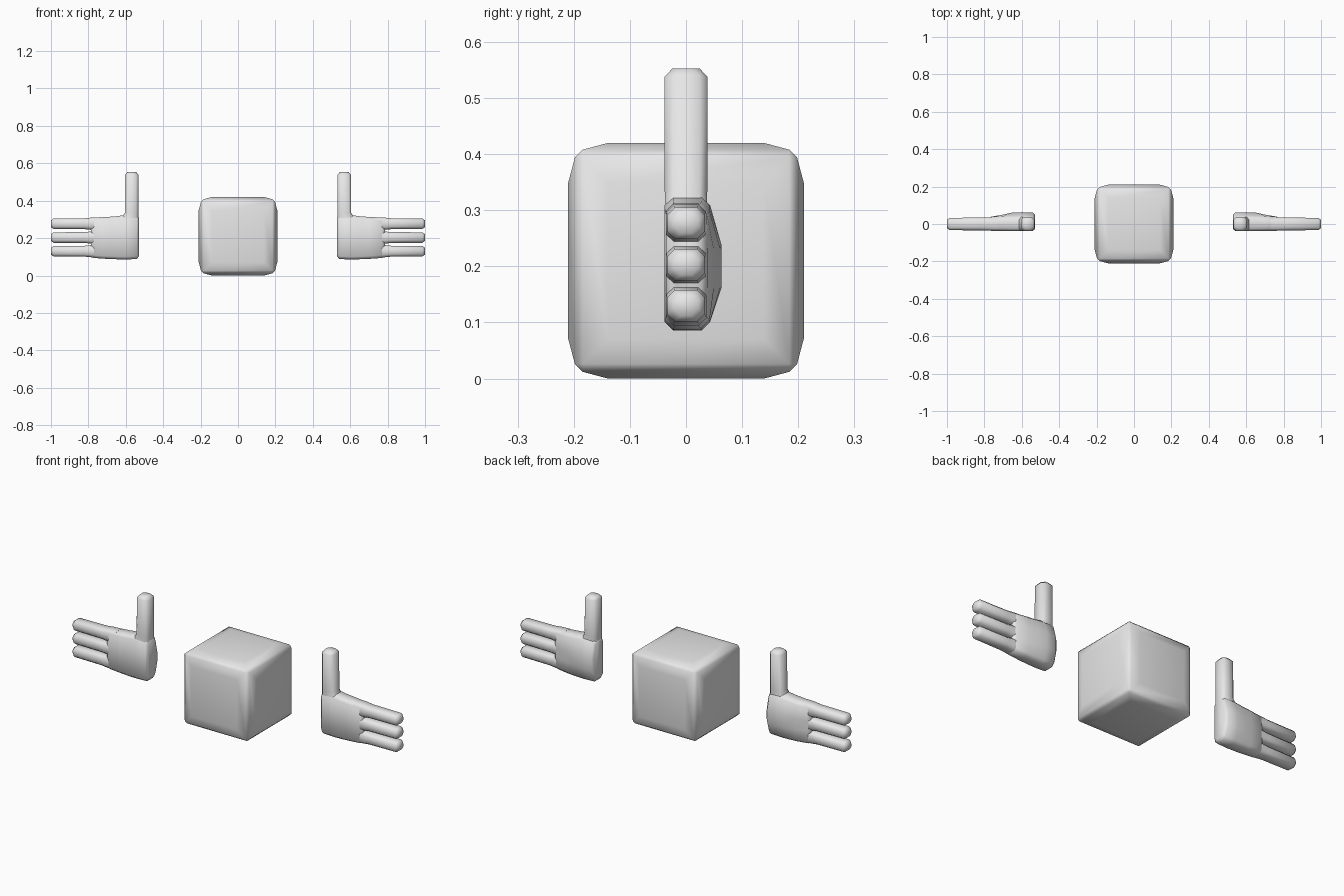
import bpy, bmesh, math

cube = bpy.data.objects.get("Cube")
if cube:
    bpy.data.objects.remove(cube, do_unlink=True)

grey = bpy.data.materials.new("light grey")
grey.use_nodes = True
colour = (0.8, 0.8, 0.8, 1)
grey.diffuse_color = colour
grey.node_tree.nodes["Principled BSDF"].inputs["Base Color"].default_value = colour


def finish(bm, name):
    bmesh.ops.recalc_face_normals(bm, faces=bm.faces)
    mesh = bpy.data.meshes.new(name)
    bm.to_mesh(mesh)
    bm.free()
    mesh.materials.append(grey)
    obj = bpy.data.objects.new(name, mesh)
    bpy.context.collection.objects.link(obj)
    bpy.ops.object.select_all(action='DESELECT')
    obj.select_set(True)
    bpy.context.view_layer.objects.active = obj
    bpy.ops.object.shade_smooth_by_angle(angle=math.radians(80))
    return obj


def loft(name, rings):
    """Skin a list of equal rings of points and cap both ends."""
    bm = bmesh.new()
    loops = [[bm.verts.new(p) for p in ring] for ring in rings]
    for a, b in zip(loops, loops[1:]):
        for i in range(len(a)):
            j = (i + 1) % len(a)
            bm.faces.new((a[i], a[j], b[j], b[i]))
    bm.faces.new(loops[0])
    bm.faces.new(loops[-1])
    return finish(bm, name)


def octagon(u, v, c):
    """Rectangle of half sizes u, v with corners cut by c."""
    return [(u, v - c), (u - c, v), (c - u, v), (-u, v - c),
            (-u, c - v), (c - u, -v), (u - c, -v), (u, c - v)]


def palm_ring(x, s, low, high, front, side, back, c=0.015):
    outline = [(-front, low + c), (c - front, low), (side - c, low), (side, low + c),
               (back, low + 0.075), (back, high - 0.085),
               (side, high - c), (side - c, high), (c - front, high), (-front, high - c)]
    return [(s * x, y, z) for y, z in outline]


# Head: bevelled cube with a slightly raised centre on every side
bm = bmesh.new()
bmesh.ops.create_cube(bm, size=0.396)
bmesh.ops.bevel(bm, geom=bm.edges[:], offset=0.014, segments=1, affect='EDGES')
sides = [f for f in bm.faces if f.calc_area() > 0.1]
bmesh.ops.inset_individual(bm, faces=sides, thickness=0.064, depth=0.012)
bmesh.ops.translate(bm, verts=bm.verts, vec=(0, 0, 0.21))
finish(bm, "head_cube")

# Hands: palm, thumb and three fingers, mirrored about x = 0
for side, s in (("left", 1), ("right", -1)):
    palm = [(0.53, 0.102, 0.31, 0.028, 0.034, 0.05),
            (0.542, 0.088, 0.322, 0.037, 0.042, 0.061),
            (0.6, 0.086, 0.324, 0.038, 0.043, 0.063),
            (0.65, 0.087, 0.317, 0.038, 0.043, 0.061),
            (0.7, 0.089, 0.313, 0.037, 0.042, 0.05),
            (0.77, 0.094, 0.309, 0.036, 0.037, 0.038),
            (0.785, 0.106, 0.298, 0.026, 0.026, 0.027)]
    loft(side + "_palm", [palm_ring(x, s, *rest) for x, *rest in palm])

    # Thumb stands upright at the wrist end
    thumb = [(0.28, 0.575, 0.045, 0.037), (0.318, 0.575, 0.043, 0.037),
             (0.335, 0.568, 0.037, 0.038), (0.538, 0.568, 0.036, 0.038),
             (0.553, 0.568, 0.024, 0.024)]
    loft(side + "_thumb", [[(s * (max(x + u, 0.532)), v, z) for u, v in octagon(w, d, 0.014)]
                           for z, x, w, d in thumb])

    # Fingers point outward
    for number, z in enumerate((0.277, 0.203, 0.13), 1):
        finger = [(0.73, 0.035, 0.036), (0.78, 0.033, 0.035), (0.82, 0.029, 0.034),
                  (0.986, 0.028, 0.033), (1.0, 0.018, 0.022)]
        loft(f"{side}_finger_{number}",
             [[(s * x, v, z + u) for u, v in octagon(h, d, 0.013)] for x, h, d in finger])
